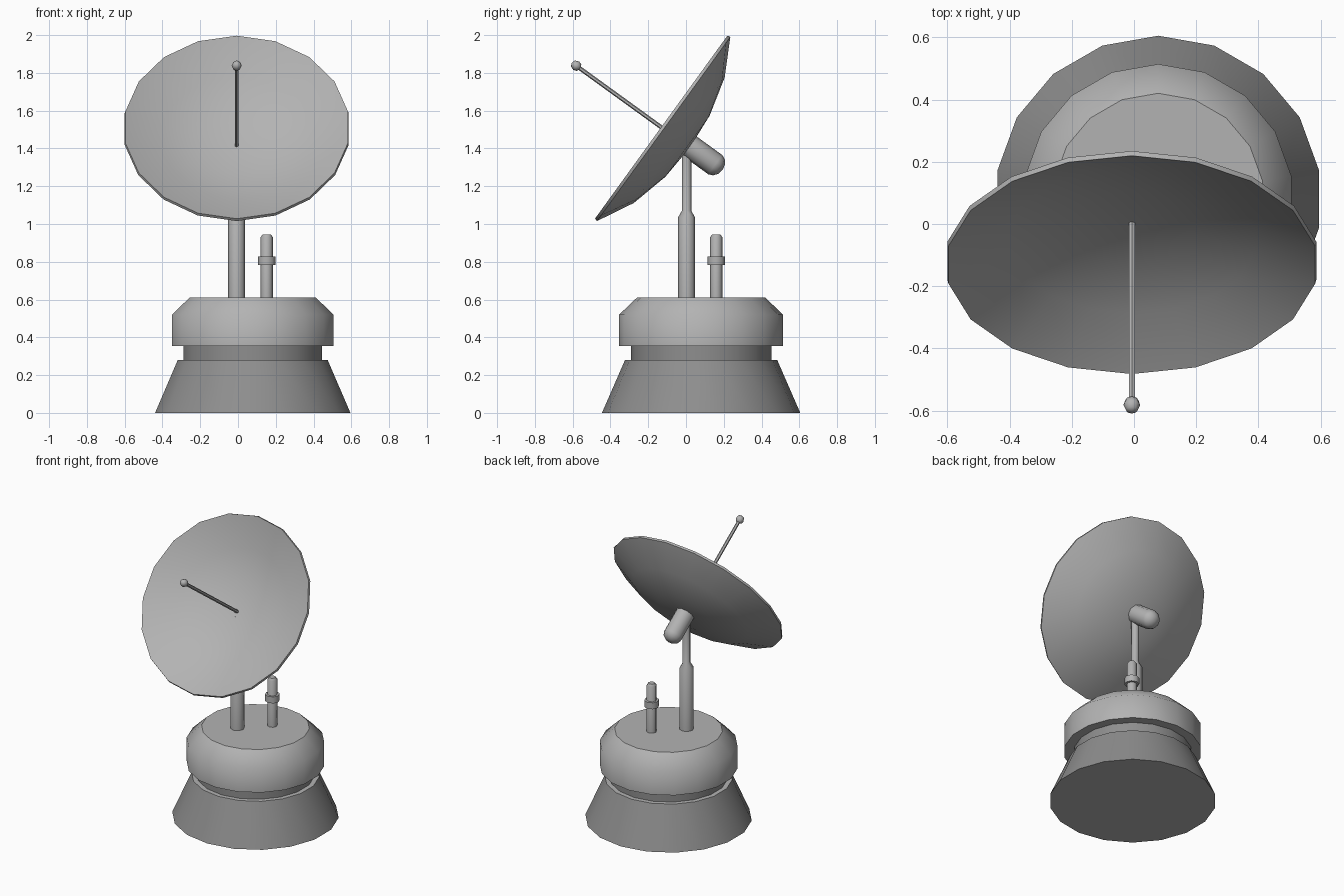
import bpy, bmesh, math
from mathutils import Matrix, Vector

if "Cube" in bpy.data.objects:
    bpy.data.objects.remove(bpy.data.objects["Cube"])


def grey(name, v):
    mat = bpy.data.materials.new(name)
    mat.diffuse_color = (v, v, v, 1)
    mat.use_nodes = True
    mat.node_tree.nodes["Principled BSDF"].inputs["Base Color"].default_value = mat.diffuse_color
    return mat


METAL = grey("mid_grey", 0.45)
DARK = grey("dark_grey", 0.27)


def lathe(name, profile, sides, loc=(0, 0, 0), tilt=0.0, limit=50, mat=METAL):
    """Revolve (radius, z) points around local z; open ends get capped."""
    bm = bmesh.new()
    rings = []
    for r, z in profile:
        if r == 0:
            rings.append([bm.verts.new((0, 0, z))] * sides)
        else:
            rings.append([bm.verts.new((r * math.sin(2 * math.pi * i / sides),
                                        r * math.cos(2 * math.pi * i / sides), z))
                          for i in range(sides)])
    for a, b in zip(rings, rings[1:]):
        for i in range(sides):
            j = (i + 1) % sides
            bm.faces.new(list(dict.fromkeys([a[i], a[j], b[j], b[i]])))
    caps = [bm.faces.new(ring) for ring in (rings[0], rings[-1]) if ring[0] != ring[1]]
    bmesh.ops.recalc_face_normals(bm, faces=bm.faces)
    # smooth sides, crisp caps and creases; caps stay mid grey
    for f in bm.faces:
        f.smooth = True
    for e in bm.edges:
        e.smooth = e.calc_face_angle(0) < math.radians(limit)
    for f in caps:
        f.smooth = False
        f.material_index = 1
        for e in f.edges:
            e.smooth = False
    bm.transform(Matrix.Translation(Vector(loc)) @ Matrix.Rotation(tilt, 4, 'X'))
    me = bpy.data.meshes.new(name)
    bm.to_mesh(me)
    bm.free()
    me.materials.append(mat)
    me.materials.append(METAL)
    ob = bpy.data.objects.new(name, me)
    bpy.context.collection.objects.link(ob)
    return ob


# Pedestal: flared foot, recessed neck, chamfered drum
BASE = (0.078, 0.08, 0)
lathe("pedestal_foot", [(0.525, 0), (0.403, 0.28)], 18, BASE, mat=DARK)
lathe("pedestal_neck", [(0.372, 0.27), (0.372, 0.36)], 18, BASE, mat=DARK)
lathe("pedestal_drum", [(0.434, 0.355), (0.434, 0.52), (0.34, 0.61)], 18, BASE)

# Stepped mast
MX = -0.007
lathe("mast", [(0.045, 0.60), (0.045, 1.035), (0.025, 1.07), (0.025, 1.39)], 8, (MX, 0.003, 0))

# Small side post with collar
POST = (0.152, 0.16, 0)
lathe("side_post", [(0.032, 0.60), (0.032, 0.93), (0.022, 0.945)], 8, POST)
lathe("side_post_collar", [(0.047, 0.783), (0.047, 0.828)], 8, POST)

# Tilted dish assembly, local z points out of the dish, origin at rim centre
RIM = (MX, -0.1265, 1.509)
TILT = math.radians(54.1)
lathe("dish", [(0, -0.18), (0.2, -0.166), (0.41, -0.112), (0.602, -0.010),
               (0.598, 0.006), (0.40, -0.092), (0.2, -0.143), (0, -0.158)],
      18, RIM, TILT)
lathe("feed_rod", [(0.011, -0.165), (0.011, 0.55)], 6, RIM, TILT)
lathe("feed_tip", [(0, 0.533), (0.021, 0.543), (0.027, 0.562), (0.019, 0.582), (0, 0.590)],
      8, RIM, TILT, 70)

# Rounded motor housing behind the dish
lathe("dish_motor", [(0.063, -0.165), (0.063, -0.342), (0.053, -0.366), (0.03, -0.384), (0, -0.39)],
      10, (MX, RIM[1] + 0.004, RIM[2] + 0.006), TILT)
